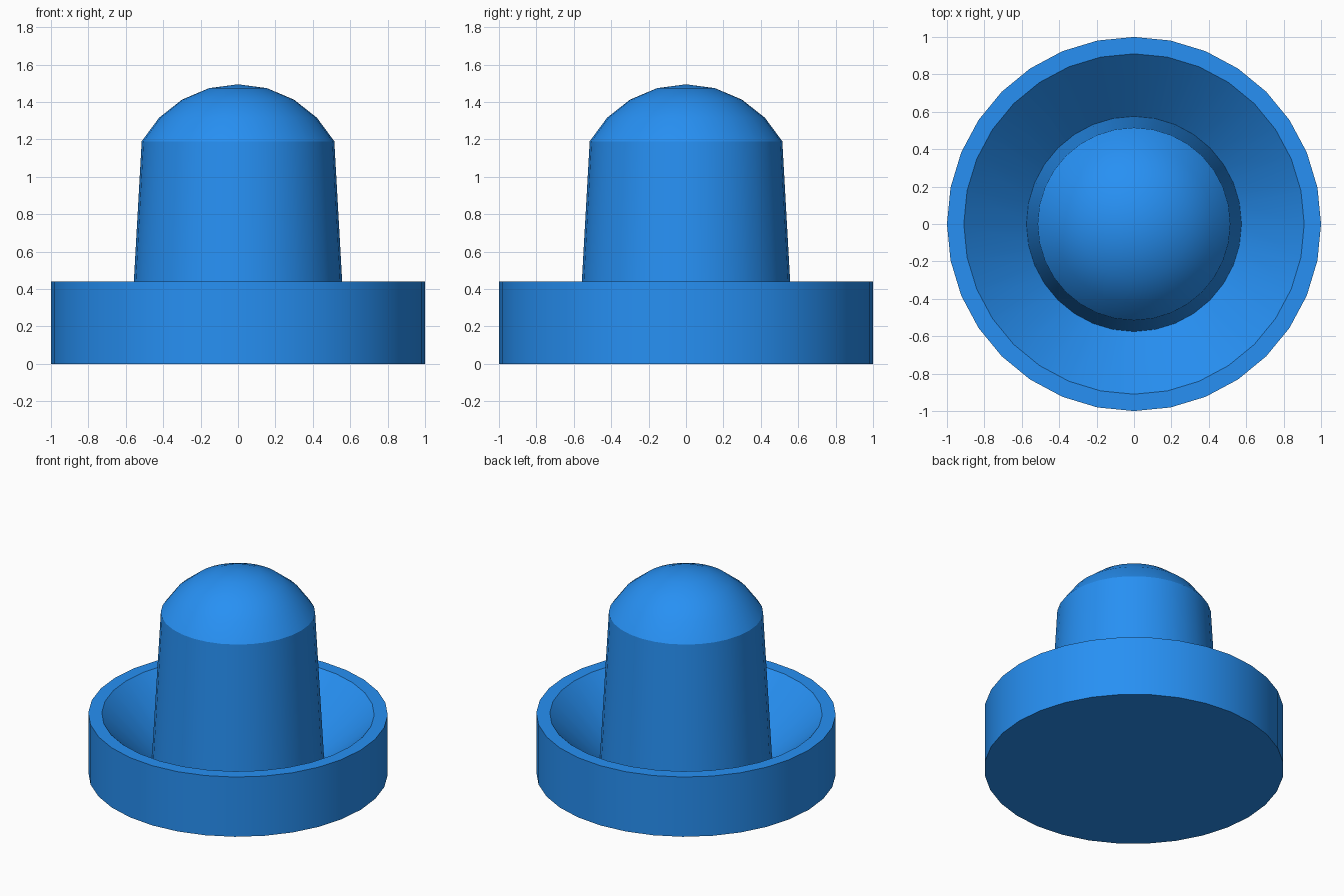
import bpy, bmesh, math

if "Cube" in bpy.data.objects:
    bpy.data.objects.remove(bpy.data.objects["Cube"])

SEGMENTS = 32


def lathe(name, profile, material):
    """Revolve (radius, height) points about z; zero radius makes a pole."""
    bm = bmesh.new()
    rings = []
    for r, z in profile:
        if r < 1e-6:
            rings.append([bm.verts.new((0, 0, z))])
        else:
            rings.append([bm.verts.new((r * math.cos(a), r * math.sin(a), z))
                          for a in (2 * math.pi * i / SEGMENTS for i in range(SEGMENTS))])
    for low, high in zip(rings, rings[1:]):
        for i in range(SEGMENTS):
            j = (i + 1) % SEGMENTS
            if len(low) == 1:
                bm.faces.new((low[0], high[j], high[i]))
            elif len(high) == 1:
                bm.faces.new((low[i], low[j], high[0]))
            else:
                bm.faces.new((low[i], low[j], high[j], high[i]))
    # flat underside
    if len(rings[0]) > 1:
        bm.faces.new(rings[0][::-1])
    bmesh.ops.recalc_face_normals(bm, faces=bm.faces)
    mesh = bpy.data.meshes.new(name)
    bm.to_mesh(mesh)
    bm.free()
    obj = bpy.data.objects.new(name, mesh)
    bpy.context.collection.objects.link(obj)
    mesh.materials.append(material)
    bpy.ops.object.select_all(action='DESELECT')
    obj.select_set(True)
    bpy.context.view_layer.objects.active = obj
    bpy.ops.object.shade_smooth_by_angle(angle=math.radians(27))
    return obj


blue = bpy.data.materials.new("blue_plastic")
blue.diffuse_color = (0.02, 0.28, 0.9, 1)
blue.use_nodes = True
blue.node_tree.nodes["Principled BSDF"].inputs["Base Color"].default_value = blue.diffuse_color

# Base cup: straight wall, narrow rim, sloping bowl
profile = [(1.0, 0.0), (1.0, 0.44), (0.91, 0.44)]

# Tapered handle rising from the bowl floor
profile += [(0.575, 0.12), (0.515, 1.19)]

# Domed handle top: a spherical cap
R, cap = 0.587, math.radians(61.3)
for k in (3, 2, 1, 0):
    a = cap * k / 4
    profile.append((R * math.sin(a), 1.495 - R + R * math.cos(a)))

lathe("air_hockey_mallet", profile, blue)
